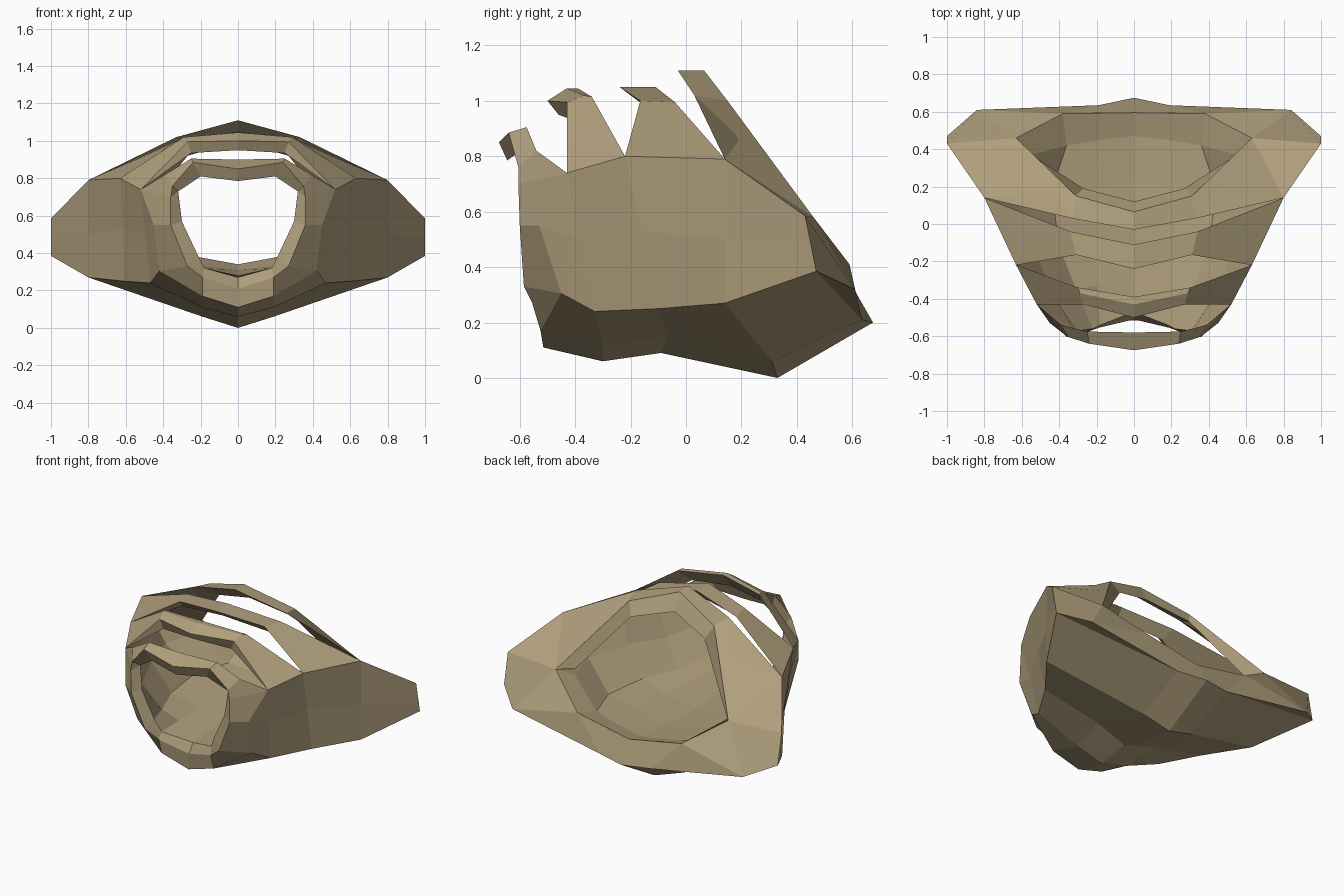
import bpy, bmesh

if "Cube" in bpy.data.objects:
    bpy.data.objects.remove(bpy.data.objects["Cube"])

mat = bpy.data.materials.new("khaki")
mat.diffuse_color = (0.44, 0.35, 0.205, 1)
mat.use_nodes = True
mat.node_tree.nodes["Principled BSDF"].inputs["Base Color"].default_value = mat.diffuse_color


def make(name, faces, flip=False):
    """Half-model from faces given as point lists, welded and mirrored in x."""
    bm = bmesh.new()
    for f in faces:
        pts = list(dict.fromkeys(f))
        if len(pts) > 2:
            bm.faces.new([bm.verts.new(p) for p in pts])
    bmesh.ops.remove_doubles(bm, verts=bm.verts, dist=0.0005)
    bmesh.ops.recalc_face_normals(bm, faces=bm.faces)
    # orient open sheets by whether they face away from the middle of the hollow
    score = 0
    for f in bm.faces:
        c = f.calc_center_median()
        c.z -= 0.5
        score += f.normal.dot(c) * f.calc_area()
    if (score < 0) != flip:
        bmesh.ops.reverse_faces(bm, faces=bm.faces)
    me = bpy.data.meshes.new(name)
    bm.to_mesh(me)
    bm.free()
    me.materials.append(mat)
    ob = bpy.data.objects.new(name, me)
    bpy.context.collection.objects.link(ob)
    m = ob.modifiers.new("mirror", 'MIRROR')
    m.use_clip = True
    return ob


def grid(rows, closed=False):
    """Quads between neighbouring rows of points."""
    out = []
    for a, b in zip(rows, rows[1:]):
        n = len(a)
        for i in range(n if closed else n - 1):
            j = (i + 1) % n
            out.append([a[i], a[j], b[j], b[i]])
    return out


# slot tips along the top of the side wall, shared by shell, ribs and lining
T1, T2, T3 = (.52, -.43, .74), (.63, -.22, .8), (.8, .14, .79)
CORNER, CORNER_LOW = (1, .43, .585), (1, .47, .385)
TAIL, TAIL_MID, TAIL_END = (.84, .61, .32), (.19, .635, .21), (0, .675, .2)
RIM_SIDE, RIM_LOW, RIM_END = (.63, .46, .58), (.38, .59, .41), (0, .595, .34)

# outer side wall and keel, front to back
shell = [
    [T1, (.45, -.53, .55), (.42, -.45, .305), (.19, -.525, .17), (0, -.515, .11)],
    [T1, (.495, -.38, .5), (.47, -.33, .24), (.19, -.3, .11), (0, -.3, .06)],
    [T2, (.615, -.16, .53), (.61, -.1, .25), (.22, -.07, .15), (0, -.09, .09)],
    [T3, (.8, .14, .5), (.8, .14, .27), (.19, .31, .06), (0, .33, .0)],
    [CORNER, (1, .45, .485), CORNER_LOW, TAIL_MID, TAIL_END],
]
make("outer_shell", grid(shell) + [[CORNER_LOW, TAIL, TAIL_MID]])

# sloping rim around the rear opening
make("rear_rim", [
    [T3, CORNER, RIM_SIDE],
    [CORNER, CORNER_LOW, TAIL, RIM_SIDE],
    [RIM_SIDE, TAIL, RIM_LOW],
    [TAIL, TAIL_MID, RIM_LOW],
    [TAIL_MID, TAIL_END, RIM_END, RIM_LOW],
])

# inner lining, front to back, ending in a lip behind the rear rim
lining = [
    [(.32, -.56, .73), (.3, -.57, .57), (.22, -.56, .4), (.18, -.54, .32), (0, -.47, .27)],
    [T1, (.42, -.4, .52), (.31, -.35, .36), (.2, -.33, .31), (0, -.3, .28)],
    [T2, (.53, -.15, .54), (.4, -.12, .36), (.22, -.11, .31), (0, -.1, .28)],
    [T3, (.62, .13, .53), (.44, .18, .36), (.22, .2, .32), (0, .22, .29)],
    [RIM_SIDE, (.55, .37, .53), (.36, .42, .36), (.18, .45, .33), (0, .47, .31)],
    [RIM_SIDE, RIM_SIDE, RIM_LOW, (.19, .592, .375), RIM_END],
]
make("inner_lining", grid(lining), flip=True)

# arched ribs: sections from the middle to the side (front, rear, underside)
ribs = {
    "second_rib": [
        [(0, -.5, 1.0), (0, -.43, 1.045), (0, -.39, 1.045), (0, -.46, .95)],
        [(.27, -.43, .995), (.29, -.37, 1.02), (.3, -.34, 1.015), (.25, -.42, .935)],
        [T1, T1, T2, T1]],
    "third_rib": [
        [(0, -.24, 1.05), (0, -.11, 1.05), (0, -.16, .99)],
        [(.31, -.165, 1.0), (.34, -.04, .995), (.32, -.12, .95)],
        [T2, T3, T2]],
    "rear_rib": [
        [(0, -.03, 1.11), (0, .065, 1.11), (0, .12, 1.0)],
        [(.33, .03, 1.02), (.31, .15, 1.0), (.27, .19, .92)],
        [T3, RIM_SIDE, (.55, .37, .57)]],
}
for name, rows in ribs.items():
    make(name, grid(rows, closed=True))

# front collar with the first rib: sections from the top round to the bottom
collar = [
    [(0, -.58, .9), (0, -.675, .85), (0, -.645, .785)],
    [(.25, -.575, .905), (.24, -.64, .885), (.2, -.61, .81)],
    [(.39, -.54, .82), (.35, -.605, .76), (.32, -.56, .73)],
    [T1, (.36, -.605, .7), (.32, -.56, .73)],
    [(.45, -.53, .55), (.36, -.6, .55), (.3, -.57, .57)],
    [(.42, -.45, .305), (.27, -.585, .33), (.22, -.56, .4)],
    [(.19, -.525, .17), (.19, -.555, .27), (.18, -.54, .32)],
    [(0, -.515, .11), (0, -.51, .21), (0, -.47, .27)],
]
under = [[r[2], r[0]] for r in collar[:4]]
make("front_collar", grid(collar) + grid(under))
